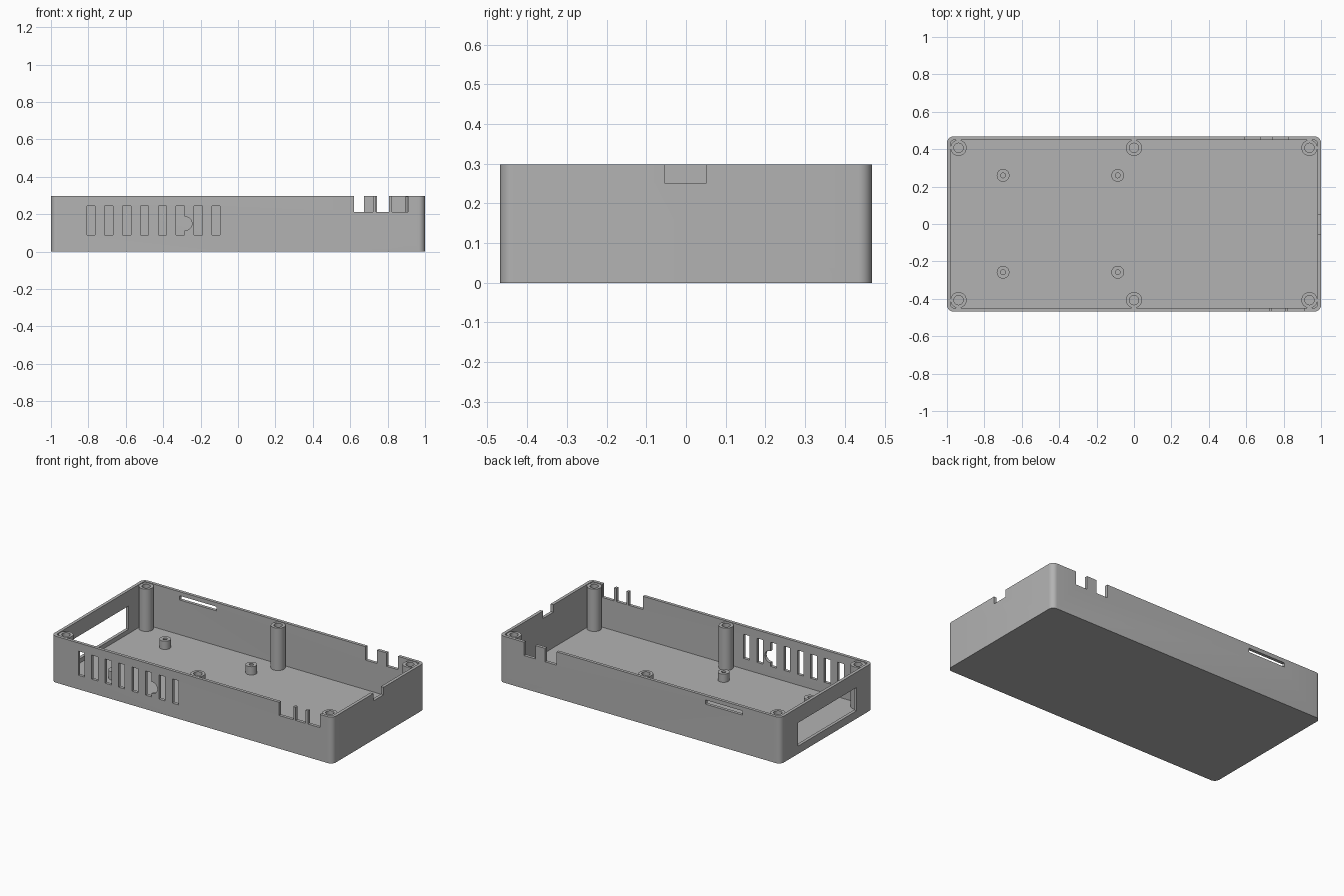
import bpy
import bmesh
from mathutils import Matrix

if "Cube" in bpy.data.objects:
    bpy.data.objects.remove(bpy.data.objects["Cube"])

HALF_X, HALF_Y, HEIGHT = 1.0, 0.468, 0.298
WALL, FLOOR = 0.02, 0.022

grey = bpy.data.materials.new("plain grey")
grey.use_nodes = True
grey.diffuse_color = (0.45, 0.45, 0.45, 1)
grey.node_tree.nodes["Principled BSDF"].inputs["Base Color"].default_value = grey.diffuse_color


def finish(name, bm):
    mesh = bpy.data.meshes.new(name)
    bm.to_mesh(mesh)
    bm.free()
    mesh.materials.append(grey)
    obj = bpy.data.objects.new(name, mesh)
    bpy.context.collection.objects.link(obj)
    return obj


def block(name, x, y, z, radius=0):
    """Box from three (low, high) ranges, with optional rounded upright edges."""
    bm = bmesh.new()
    bmesh.ops.create_cube(bm, size=1)
    for v in bm.verts:
        v.co = [low + (c + 0.5) * (high - low) for c, (low, high) in zip(v.co, (x, y, z))]
    if radius:
        upright = [e for e in bm.edges if abs(e.verts[0].co.z - e.verts[1].co.z) > 0.01]
        bmesh.ops.bevel(bm, geom=upright, offset=radius, segments=8,
                        profile=0.5, affect='EDGES')
    return finish(name, bm)


def cylinder(name, x, y, z, radius, axis='Z'):
    """Cylinder at x, y over the z range; axis Y lays it through a wall."""
    bm = bmesh.new()
    bmesh.ops.create_cone(bm, cap_ends=True, segments=32, radius1=radius,
                          radius2=radius, depth=z[1] - z[0])
    if axis == 'Y':
        bm.transform(Matrix.Rotation(1.5707963, 4, 'X'))
    bm.transform(Matrix.Translation((x, y, (z[0] + z[1]) / 2)))
    return finish(name, bm)


def cut(obj, cutter):
    """Subtract the cutter for good and discard it."""
    cutter.hide_render = True
    mod = obj.modifiers.new("cut", 'BOOLEAN')
    mod.operation = 'DIFFERENCE'
    mod.solver = 'EXACT'
    mod.object = cutter
    graph = bpy.context.evaluated_depsgraph_get()
    mesh = bpy.data.meshes.new_from_object(obj.evaluated_get(graph))
    obj.modifiers.clear()
    obj.data = mesh
    bpy.data.objects.remove(cutter)


# Open tray with rounded corners
tray = block("case_tray", (-HALF_X, HALF_X), (-HALF_Y, HALF_Y), (0, HEIGHT), 0.034)
cut(tray, block("cavity", (WALL - HALF_X, HALF_X - WALL), (WALL - HALF_Y, HALF_Y - WALL),
                (FLOOR, 0.5), 0.015))

front = (-HALF_Y - 0.05, -HALF_Y + 0.04)
back = (HALF_Y - 0.04, HALF_Y + 0.05)

# Vent slots and round hole in the front wall
for i in range(8):
    x = -0.786 + i * 0.0955
    cut(tray, block("vent", (x - 0.022, x + 0.022), front, (0.09, 0.245)))
cut(tray, cylinder("round_hole", -0.283, -HALF_Y, (0.105, 0.195), 0.037, 'Y'))

# Connector notches in the rim
for x in ((0.62, 0.721), (0.738, 0.808), (0.824, 0.909)):
    cut(tray, block("front_notch", x, front, (0.213, 0.5)))
for x in ((0.592, 0.674), (0.743, 0.824)):
    cut(tray, block("back_notch", x, back, (0.212, 0.5)))
cut(tray, block("side_notch", (0.96, 1.1), (-0.053, 0.05), (0.25, 0.5)))

# Card slot and large side window
cut(tray, block("card_slot", (-0.73, -0.465), back, (0.245, 0.272)))
cut(tray, block("side_window", (-1.1, -0.96), (-0.305, 0.29), (0.05, 0.2)))

parts = [tray]


def hollow_post(name, x, y, top, radius, bore, bore_floor):
    post = cylinder(name, x, y, (FLOOR - 0.005, top), radius)
    cut(post, cylinder("bore", x, y, (bore_floor, top + 0.05), bore))
    parts.append(post)


# Screw posts for the lid and low board standoffs
for y, side in ((-0.407, "front"), (0.407, "back")):
    for x, place in ((-0.938, "right"), (0, "middle"), (0.938, "left")):
        hollow_post(f"{side}_{place}_screw_post", x, y, 0.294, 0.043, 0.025, 0.06)
for y, side in ((-0.258, "front"), (0.26, "back")):
    for x, place in ((-0.7, "outer"), (-0.087, "inner")):
        hollow_post(f"{side}_{place}_standoff", x, y, 0.075, 0.034, 0.013, 0.03)

bpy.ops.object.select_all(action='DESELECT')
for part in parts:
    part.select_set(True)
bpy.context.view_layer.objects.active = tray
bpy.ops.object.shade_smooth_by_angle()
